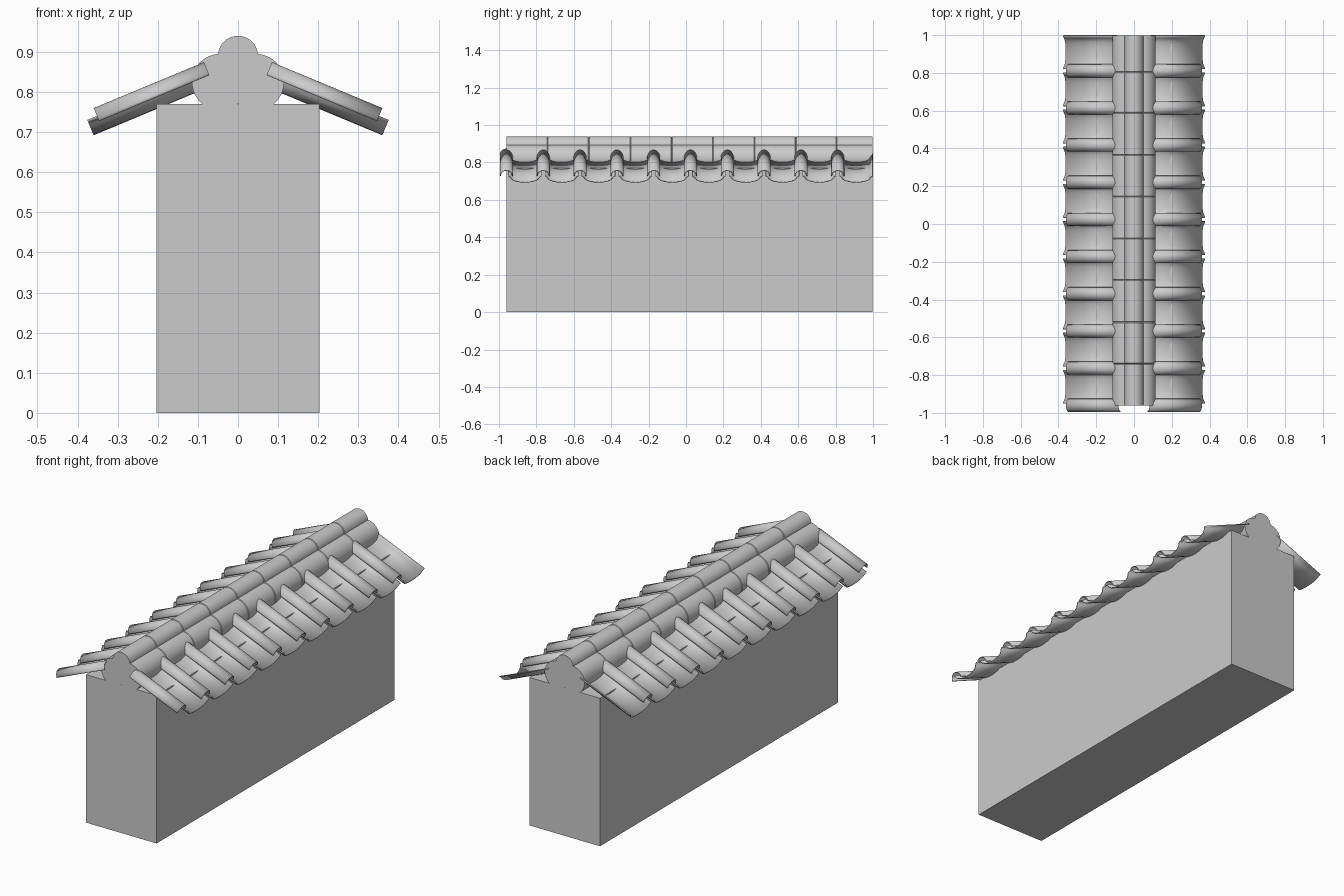
import bpy, bmesh, math

if "Cube" in bpy.data.objects:
    bpy.data.objects.remove(bpy.data.objects["Cube"])

SLOPE = math.radians(22.6)
TOP = (0.085, 0.875)          # upper end of a cover tile's crest (x, z)
PITCH = 0.1968                # spacing of tile rows along the wall
FIRST = -0.96                 # first cover tile row
ROWS = 10
END = 0.998


def roof_point(u, y, v):
    """u runs down the slope, v is perpendicular to the slope."""
    c, s = math.cos(SLOPE), math.sin(SLOPE)
    return (TOP[0] + u * c + v * s, y, TOP[1] - u * s + v * c)


def finish(bm, name):
    bmesh.ops.recalc_face_normals(bm, faces=bm.faces)
    me = bpy.data.meshes.new(name)
    bm.to_mesh(me)
    bm.free()
    ob = bpy.data.objects.new(name, me)
    bpy.context.collection.objects.link(ob)
    return ob


def smooth(ob):
    bpy.ops.object.select_all(action='DESELECT')
    ob.select_set(True)
    bpy.context.view_layer.objects.active = ob
    bpy.ops.object.shade_smooth_by_angle(angle=math.radians(35))


def tile_rows(name, profile, centres, u0, u1, thickness):
    """Extrude a (y, v) profile down the slope at each row, mirrored to both sides."""
    bm = bmesh.new()
    for yc in centres:
        a = [bm.verts.new(roof_point(u0, yc + t, v)) for t, v in profile]
        b = [bm.verts.new(roof_point(u1, yc + t, v)) for t, v in profile]
        for i in range(len(profile) - 1):
            bm.faces.new((a[i], a[i + 1], b[i + 1], b[i]))
    ob = finish(bm, name)
    mod = ob.modifiers.new("thickness", 'SOLIDIFY')
    mod.thickness = thickness
    mod.offset = 0
    mod = ob.modifiers.new("other_slope", 'MIRROR')
    mod.use_axis = (True, False, False)
    smooth(ob)
    return ob


# Wall block
bm = bmesh.new()
bmesh.ops.create_cube(bm, size=1)
for v in bm.verts:
    v.co = (v.co.x * 0.407, v.co.y * (END + 0.96) + (END - 0.96) / 2, (v.co.z + 0.5) * 0.77)
finish(bm, "wall")

# Half-round cover tiles
R = 0.0325
cover = [(R * math.cos(math.pi * i / 16), -0.0355 + R * math.sin(math.pi * i / 16))
         for i in range(17)]
rows = [FIRST + i * PITCH for i in range(ROWS)]
tile_rows("cover_tiles", cover, rows, 0.0, 0.298, 0.005)

# Sagging pan tiles whose edges turn up beneath the covers
half = [(0.089, -0.024), (0.083, -0.026), (0.077, -0.033), (0.071, -0.042),
        (0.060, -0.050), (0.045, -0.055), (0.025, -0.059), (0.0, -0.0605)]
pan = [(-t, v) for t, v in half] + [(t, v) for t, v in half[-2::-1]]
tile_rows("pan_tiles", pan, [y + PITCH / 2 for y in rows], 0.015, 0.324, 0.005)

# Ridge rolls: two lower rolls and a cap, in short butted lengths
seams = [-0.96, -0.74, -0.52, -0.297, -0.076, 0.145, 0.366, 0.587, 0.805, END]
for name, cx, cz, r in (("ridge_cap", 0, 0.89, 0.05),
                        ("ridge_roll_left", -0.045, 0.825, 0.07),
                        ("ridge_roll_right", 0.045, 0.825, 0.07)):
    bm = bmesh.new()
    n = 40
    for y0, y1 in zip(seams, seams[1:]):
        e = 0.003
        rings = []
        for y, rr in ((y0, r - e), (y0 + e, r), (y1 - e, r), (y1, r - e)):
            # outer ends of the ridge stay square
            if y in (seams[0], seams[-1]):
                rr = r
            rings.append([bm.verts.new((cx + rr * math.cos(2 * math.pi * i / n), y,
                                        cz + rr * math.sin(2 * math.pi * i / n)))
                          for i in range(n)])
        for a, b in zip(rings, rings[1:]):
            for i in range(n):
                j = (i + 1) % n
                bm.faces.new((a[i], a[j], b[j], b[i]))
        bm.faces.new(rings[0])
        bm.faces.new(rings[-1])
    smooth(finish(bm, name))
